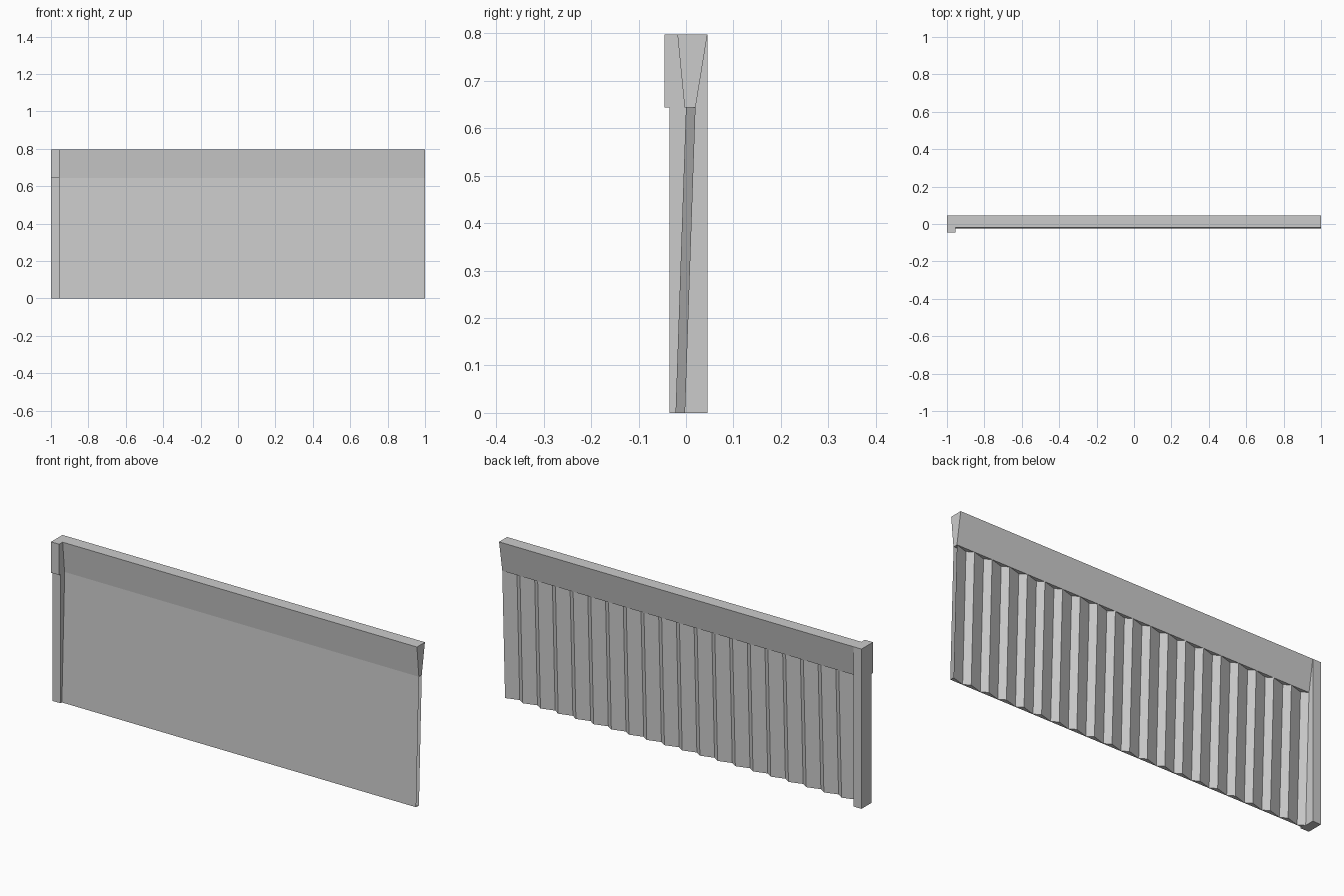
import bpy, bmesh

if "Cube" in bpy.data.objects:
    bpy.data.objects.remove(bpy.data.objects["Cube"])

grey = bpy.data.materials.new("plain_grey")
grey.diffuse_color = (0.6, 0.6, 0.6, 1)
grey.use_nodes = True
grey.node_tree.nodes["Principled BSDF"].inputs["Base Color"].default_value = grey.diffuse_color

X0, X1, X2 = -1.0, -0.955, 1.0      # post left, post right, panel end
H, RAIL_Z = 0.797, 0.643            # total height, underside of rail


def finish(name, bm):
    me = bpy.data.meshes.new(name)
    bm.to_mesh(me)
    bm.free()
    ob = bpy.data.objects.new(name, me)
    ob.data.materials.append(grey)
    bpy.context.collection.objects.link(ob)
    return ob


def prism(name, profile, xa, xb):
    """Extrude a (y, z) profile along x."""
    bm = bmesh.new()
    a = [bm.verts.new((xa, y, z)) for y, z in profile]
    b = [bm.verts.new((xb, y, z)) for y, z in profile]
    bm.faces.new(a)
    bm.faces.new(b)
    for i in range(len(a)):
        j = (i + 1) % len(a)
        bm.faces.new((a[i], a[j], b[j], b[i]))
    bmesh.ops.recalc_face_normals(bm, faces=bm.faces[:])
    return finish(name, bm)


# End post with a slightly deeper head
prism("end_post", [(-0.035, 0), (0.045, 0), (0.045, H), (-0.045, H),
                   (-0.045, RAIL_Z), (-0.035, RAIL_Z)], X0, X1)

# Flared top rail
prism("top_rail", [(-0.003, RAIL_Z), (0.02, RAIL_Z), (0.045, H), (-0.018, H)], X1, X2)

# Leaning panel: flat front, sawtooth ribs on the back, open at the ends
TEETH = 20
pitch = (X2 - X1) / TEETH
xs = []                              # (x, thickness) from right to left
for i in range(TEETH):
    xs += [(X2 - i * pitch, 0.022), (X2 - i * pitch - 0.067, 0.002)]
xs.append((X1, 0.022))

bm = bmesh.new()
cols = []
for x, t in xs:
    cols.append([bm.verts.new(p) for p in (
        (x, -0.024, 0), (x, -0.024 + t, 0),
        (x, -0.002 + t, RAIL_Z), (x, -0.002, RAIL_Z))])
for a, b in zip(cols, cols[1:]):
    bm.faces.new((a[0], b[0], b[1], a[1]))    # bottom
    bm.faces.new((a[1], b[1], b[2], a[2]))    # ribbed back
    bm.faces.new((a[3], b[3], b[0], a[0]))    # flat front
bm.normal_update()
# face the back ribs towards +y, the front towards -y, the bottom down
for f in bm.faces:
    n, c = f.normal, f.calc_center_median()
    if abs(n.z) > 0.9:
        wrong = n.z > 0
    else:
        is_back = any(v in f.verts for col in cols for v in (col[1],))
        wrong = (n.y > 0) != is_back
    if wrong:
        f.normal_flip()
finish("ribbed_panel", bm)
